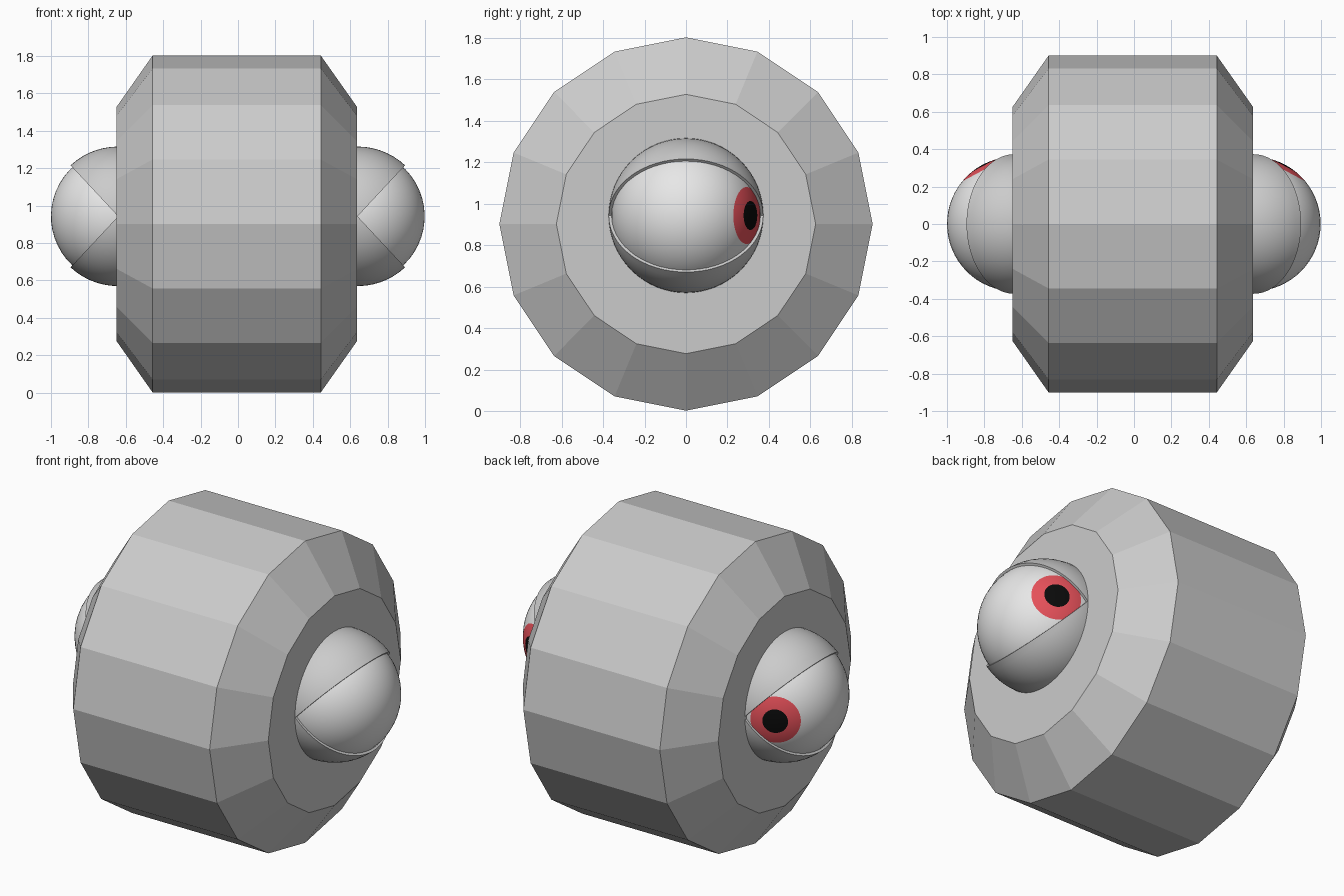
import bpy, bmesh, math
from mathutils import Vector, Matrix

if "Cube" in bpy.data.objects:
    bpy.data.objects.remove(bpy.data.objects["Cube"])


def material(name, rgb):
    m = bpy.data.materials.new(name)
    m.diffuse_color = (*rgb, 1)
    m.use_nodes = True
    m.node_tree.nodes["Principled BSDF"].inputs["Base Color"].default_value = m.diffuse_color
    return m


GREY = material("body grey", (0.6, 0.6, 0.6))
WHITE = material("eye white", (0.8, 0.8, 0.8))
RED = material("iris red", (0.78, 0.08, 0.1))
BLACK = material("pupil black", (0.003, 0.003, 0.003))


def finish(name, bm, mats, smooth):
    bmesh.ops.recalc_face_normals(bm, faces=bm.faces)
    me = bpy.data.meshes.new(name)
    bm.to_mesh(me)
    bm.free()
    for m in mats:
        me.materials.append(m)
    ob = bpy.data.objects.new(name, me)
    bpy.context.collection.objects.link(ob)
    if smooth:
        bpy.ops.object.select_all(action='DESELECT')
        ob.select_set(True)
        bpy.context.view_layer.objects.active = ob
        bpy.ops.object.shade_smooth_by_angle(angle=math.radians(30))
    return ob


# Body: 16-sided drum with chamfered ends, axis along x
def body():
    bm = bmesh.new()
    rings = []
    for x, r in ((-0.65, 0.625), (-0.457, 0.9), (0.443, 0.9), (0.637, 0.625)):
        rings.append([bm.verts.new((x, r * math.sin(i * math.tau / 16),
                                    0.902 + r * math.cos(i * math.tau / 16)))
                      for i in range(16)])
    for a, b in zip(rings, rings[1:]):
        for i in range(16):
            j = (i + 1) % 16
            bm.faces.new((a[i], a[j], b[j], b[i]))
    bm.faces.new(rings[0])
    bm.faces.new(rings[-1])
    finish("body", bm, [GREY], False)


# Eyeball: sphere whose pole points along the gaze, so iris and pupil are whole rings
def eyeball(name, centre, side):
    bm = bmesh.new()
    bmesh.ops.create_uvsphere(bm, u_segments=48, v_segments=32, radius=0.359)
    for f in bm.faces:
        a = math.degrees(f.calc_center_median().angle(Vector((0, 0, 1))))
        f.material_index = 2 if a < 11.3 else 1 if a < 22.6 else 0
    g = math.radians(62)
    gaze = Vector((side * math.cos(g), math.sin(g), 0))
    rot = Vector((0, 0, 1)).rotation_difference(gaze).to_matrix().to_4x4()
    bmesh.ops.transform(bm, matrix=Matrix.Translation(centre) @ rot, verts=bm.verts)
    finish(name, bm, [WHITE, RED, BLACK], True)


# Eyelids: sphere turned about y, with a wedge left open towards the outside
def eyelids(name, centre, side, r=0.373, n=32, steps=44):
    bm = bmesh.new()
    cx, cy, cz = centre
    ends = [bm.verts.new((cx, cy - r, cz)), bm.verts.new((cx, cy + r, cz))]
    start = math.radians(47)
    arcs = []
    for k in range(steps + 1):
        t = start + (math.tau - 2 * start) * k / steps
        arc = [ends[0]]
        for i in range(1, n):
            p = math.pi * i / n
            s = r * math.sin(p)
            arc.append(bm.verts.new((cx + side * s * math.cos(t),
                                     cy - r * math.cos(p), cz + s * math.sin(t))))
        arcs.append(arc + [ends[1]])
    for a, b in zip(arcs, arcs[1:]):
        for i in range(n):
            q = list(dict.fromkeys((a[i], a[i + 1], b[i + 1], b[i])))
            bm.faces.new(q)
    # flat rims facing the opening
    bm.faces.new(arcs[0])
    bm.faces.new(arcs[-1])
    finish(name, bm, [GREY], True)


body()
for label, side, x in (("right", 1, 0.639), ("left", -1, -0.641)):
    centre = Vector((x, 0, 0.943))
    eyeball(label + "_eyeball", centre, side)
    eyelids(label + "_eyelids", centre, side)
